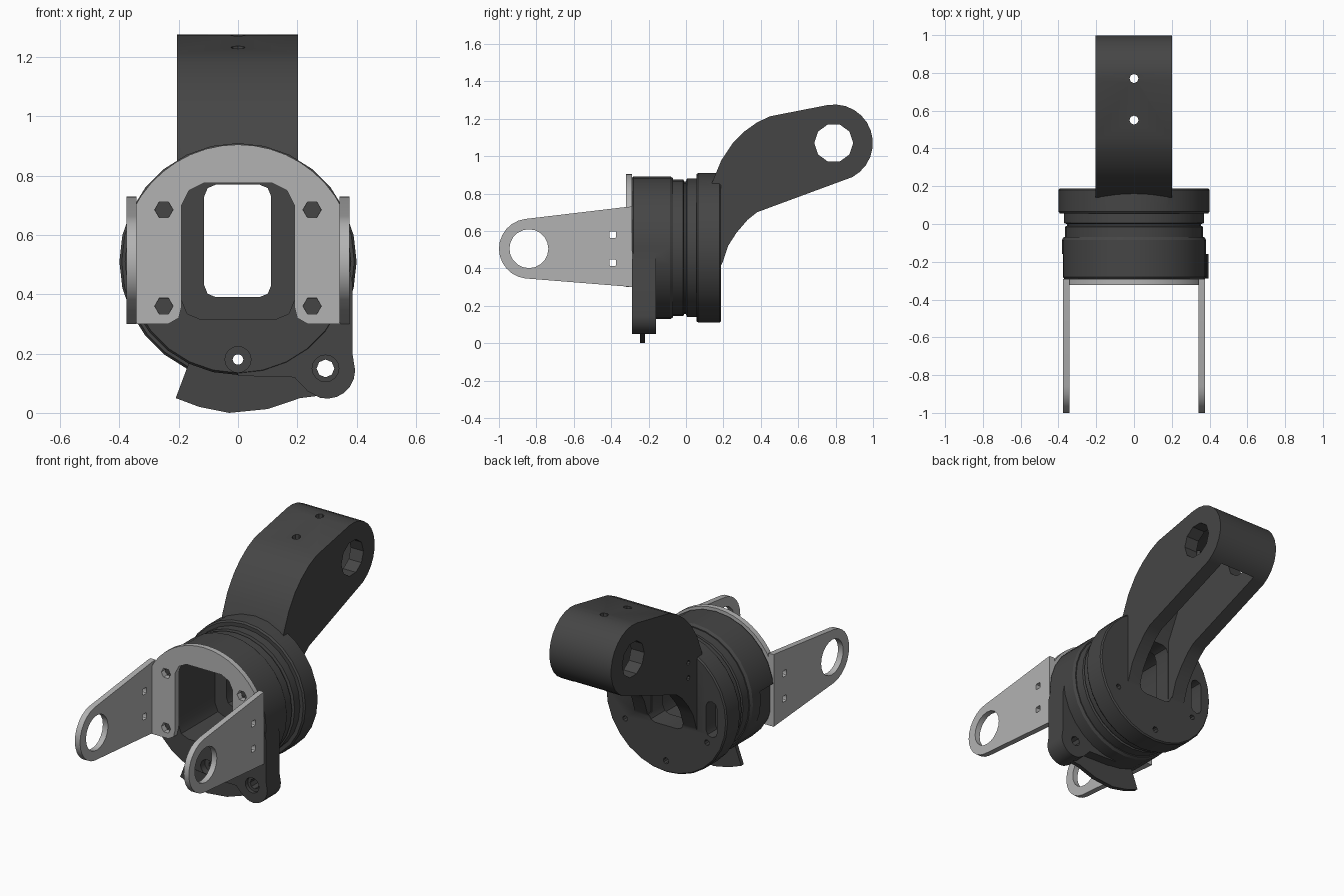
import bpy, bmesh
from math import sin, cos, radians, pi
from mathutils import Vector

if "Cube" in bpy.data.objects:
    bpy.data.objects.remove(bpy.data.objects["Cube"])


def material(name, v):
    m = bpy.data.materials.new(name)
    m.diffuse_color = (v, v, v, 1)
    m.use_nodes = True
    m.node_tree.nodes["Principled BSDF"].inputs["Base Color"].default_value = m.diffuse_color
    return m


DARK = material("dark_metal", 0.06)
LIGHT = material("light_metal", 0.45)
CZ = 0.51  # height of the joint axis


def arc(cx, cy, r, a0, a1, n):
    return [(cx + r * cos(radians(a0 + (a1 - a0) * i / n)),
             cy + r * sin(radians(a0 + (a1 - a0) * i / n))) for i in range(n + 1)]


def circle(cx, cy, r, n):
    return arc(cx, cy, r, 0, 360, n)[:-1]


def box(x0, x1, y0, y1, c=0.0):
    if c == 0:
        return [(x0, y0), (x1, y0), (x1, y1), (x0, y1)]
    pts = []
    for cx, cy, a in ((x1 - c, y0 + c, -90), (x1 - c, y1 - c, 0),
                      (x0 + c, y1 - c, 90), (x0 + c, y0 + c, 180)):
        pts += arc(cx, cy, c, a, a + 90, 2)
    return pts


def finish(name, bm, mat):
    bmesh.ops.recalc_face_normals(bm, faces=bm.faces)
    me = bpy.data.meshes.new(name)
    bm.to_mesh(me)
    bm.free()
    ob = bpy.data.objects.new(name, me)
    me.materials.append(mat)
    bpy.context.collection.objects.link(ob)
    return ob


def prism(name, pts, axis, a, b, mat=DARK):
    """Extrude a profile: axis x takes (y,z), y takes (x,z), z takes (x,y)."""
    place = {"x": lambda p, t: (t, p[0], p[1]), "y": lambda p, t: (p[0], t, p[1]),
             "z": lambda p, t: (p[0], p[1], t)}[axis]
    bm = bmesh.new()
    f = bm.faces.new([bm.verts.new(place(p, a)) for p in pts])
    ext = bmesh.ops.extrude_face_region(bm, geom=[f])
    d = Vector(place((0, 0), b - a))
    bmesh.ops.translate(bm, vec=d, verts=[v for v in ext["geom"] if isinstance(v, bmesh.types.BMVert)])
    return finish(name, bm, mat)


def lathe(name, profile, n=28):
    """Closed drum about the joint axis from (y, radius) points."""
    bm = bmesh.new()
    rings = [[bm.verts.new((r * sin(2 * pi * i / n), y, CZ + r * cos(2 * pi * i / n)))
              for i in range(n)] for y, r in profile]
    for p, q in zip(rings, rings[1:]):
        for i in range(n):
            bm.faces.new((p[i], p[(i + 1) % n], q[(i + 1) % n], q[i]))
    bm.faces.new(rings[0])
    bm.faces.new(rings[-1])
    return finish(name, bm, DARK)


def combine(ob, others, op="DIFFERENCE"):
    bpy.context.view_layer.objects.active = ob
    for o in others:
        o.hide_render = True
        m = ob.modifiers.new("bool", "BOOLEAN")
        m.operation, m.solver, m.object = op, "EXACT", o
        bpy.ops.object.modifier_apply(modifier=m.name)
        bpy.data.objects.remove(o)


def cut(ob, *specs):
    """Each spec is (profile, axis, start, end)."""
    combine(ob, [prism("cutter", *s) for s in specs])


bore = box(-0.19, 0.19, 0.315, 0.775, 0.065)
screw = circle(0, 0.18, 0.018, 10)

# Front housing with corner lug
housing = lathe("front_housing", [(-0.29, 0.375), (-0.28, 0.382), (-0.085, 0.382), (-0.07, 0.372)])
lug_outline = [(0.0, 0.125), (0.19, 0.12), (0.235, 0.073)] + arc(0.3, 0.143, 0.095, -105, 0, 6) + \
              [(0.386, 0.2), (0.386, 0.44), (0.36, 0.56), (0.22, 0.5), (0.0, 0.25)]
combine(housing, [prism("lug", lug_outline, "y", -0.288, -0.16)], "UNION")
cut(housing,
    (bore, "y", -0.4, 0.1),
    (screw, "y", -0.4, 0.3),
    (circle(0, 0.18, 0.044, 16), "y", -0.4, -0.25),
    (circle(0.295, 0.15, 0.03, 8), "y", -0.4, 0.0),
    (circle(0.295, 0.15, 0.045, 16), "y", -0.4, -0.265),
    (box(-0.5, -0.352, 0.28, 0.56), "y", -0.4, -0.16),
    *[(circle(sx * 0.25, z, 0.03, 6), "y", -0.4, -0.24) for sx in (-1, 1) for z in (0.36, 0.685)])

# Thin pointer fin below the housing
prism("pointer_fin", [(-0.165, 0.17), (-0.21, 0.05), (-0.13, 0.02), (-0.03, 0.0), (0.1, 0.013),
                      (0.21, 0.05), (0.29, 0.06), (0.2, 0.135), (0.06, 0.135), (-0.1, 0.15)],
      "y", -0.245, -0.22)

# Grooved ring between housing and flange
ring = lathe("bearing_ring", [(-0.07, 0.366), (-0.015, 0.366), (-0.01, 0.355), (0.0, 0.355),
                              (0.005, 0.37), (0.055, 0.37)])
cut(ring, (bore, "y", -0.2, 0.2), (screw, "y", -0.2, 0.2))

# Rear flange with the curved hollow arm
flange = lathe("rear_flange_arm", [(0.055, 0.392), (0.065, 0.4), (0.18, 0.4), (0.188, 0.393)])
arm_outline = [(0.14, 0.41), (0.14, 0.86), (0.19, 0.98), (0.25, 1.07), (0.31, 1.13), (0.38, 1.18),
               (0.45, 1.213)] + arc(0.793, 1.07, 0.206, 100, -62, 12) + \
              [(0.38, 0.70), (0.33, 0.66), (0.27, 0.59), (0.225, 0.52), (0.195, 0.43), (0.185, 0.41)]
combine(flange, [prism("arm", arm_outline, "x", -0.205, 0.202)], "UNION")
cavity = [(0.16, 0.43), (0.16, 0.8), (0.25, 0.98), (0.34, 1.08), (0.47, 1.15), (0.76, 1.205),
          (0.87, 1.18), (0.93, 1.09), (0.93, 1.0), (0.88, 0.8), (0.6, 0.6), (0.3, 0.43)]
cut(flange,
    (box(-0.114, 0.112, 0.39, 0.77, 0.04), "y", -0.1, 0.3),
    (cavity, "x", -0.118, 0.118),
    (circle(0.79, 1.07, 0.104, 10), "x", -0.4, 0.4),
    (circle(0, 0.77, 0.024, 8), "z", 1.0, 1.4),
    (circle(0, 0.55, 0.024, 8), "z", 1.0, 1.4),
    (screw, "y", -0.1, 0.3),
    (box(-0.335, -0.265, 0.4, 0.61, 0.03), "y", 0.1, 0.3),
    *[(circle(0.27 * sx, 0.36, 0.016, 8), "y", 0.12, 0.3) for sx in (-1, 1)],
    *[(circle(0.27, z, 0.014, 8), "x", -0.3, -0.17) for z in (0.76, 0.85)])

# Arched bracket plate
left_leg = [(-0.19, 0.70), (-0.19, 0.36), (-0.2, 0.32), (-0.235, 0.30), (-0.345, 0.30)]
half_open = [(-0.115, 0.775), (-0.165, 0.75)] + left_leg
outline = half_open + [(-0.345, 0.70)] + arc(0, CZ, 0.395, 146, 34, 14) + [(0.345, 0.70)] + \
          [(-x, z) for x, z in reversed(half_open)]
plate = prism("bracket_plate", outline, "y", -0.322, -0.29, LIGHT)
cut(plate, *[(circle(sx * 0.25, z, 0.031, 6), "y", -0.4, -0.2)
             for sx in (-1, 1) for z in (0.36, 0.685)])

# Two bracket ears with pivot holes
ear = [(-0.29, 0.30), (-0.29, 0.73), (-0.32, 0.728)] + arc(-0.84, 0.505, 0.16, 97, 263, 12) + [(-0.32, 0.303)]
for side, a, b in (("left", -0.376, -0.342), ("right", 0.342, 0.376)):
    ob = prism("bracket_ear_" + side, ear, "x", a, b, LIGHT)
    cut(ob, (circle(-0.84, 0.505, 0.104, 20), "x", -0.5, 0.5),
        *[(box(-0.41, -0.373, z - 0.018, z + 0.018, 0.008), "x", -0.5, 0.5) for z in (0.43, 0.58)])

# Smooth the curved sides, keep the edges crisp
bpy.ops.object.select_all(action="SELECT")
bpy.ops.object.shade_smooth_by_angle(angle=radians(28))
